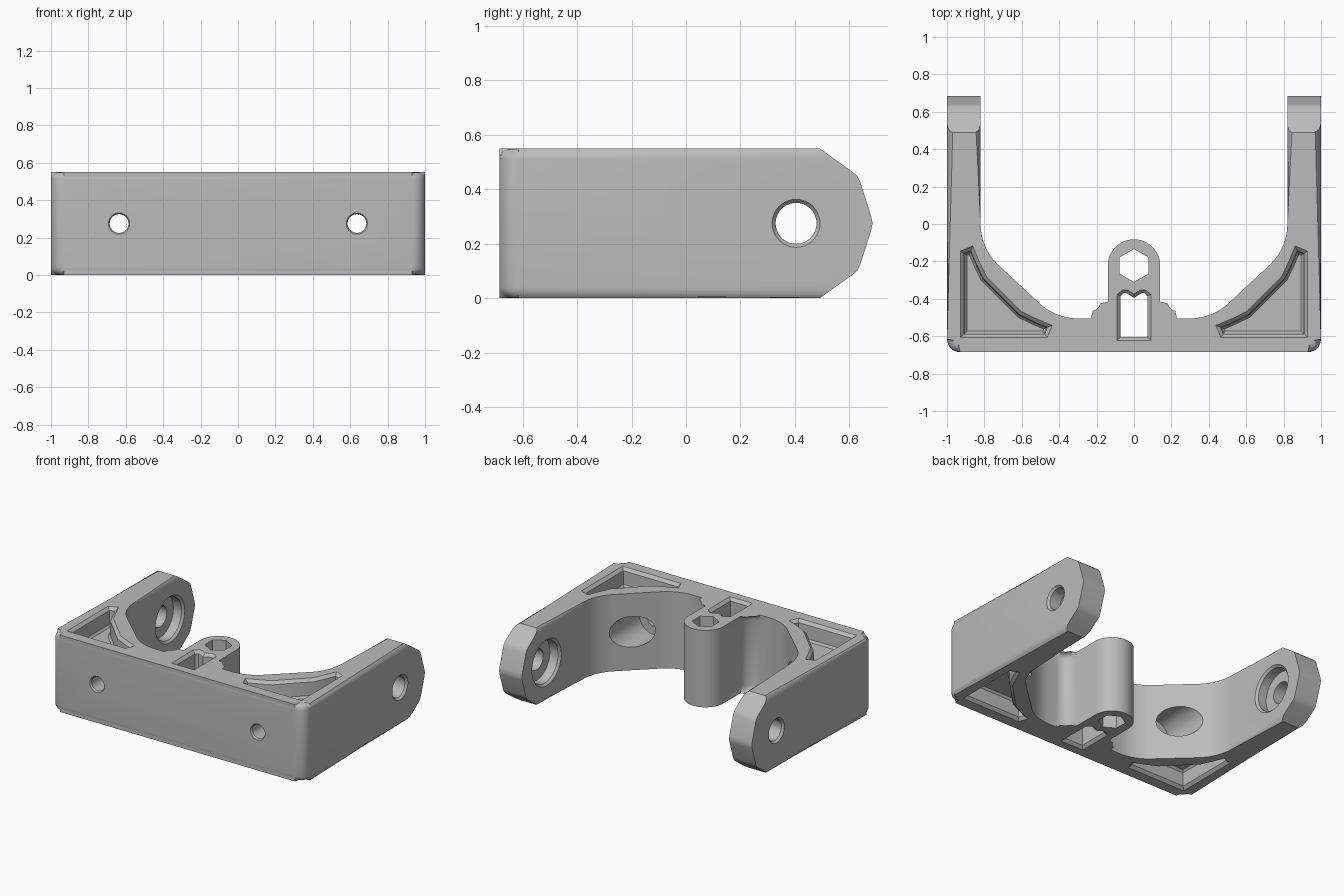
import bpy, bmesh, math
from mathutils import Matrix, Vector

if "Cube" in bpy.data.objects:
    bpy.data.objects.remove(bpy.data.objects["Cube"])

H = 0.55          # body height
MID = H / 2


def arc(cx, cy, r, a0, a1, n=10):
    """Points on an arc, angles in degrees."""
    return [(cx + r * math.cos(math.radians(a0 + (a1 - a0) * i / n)),
             cy + r * math.sin(math.radians(a0 + (a1 - a0) * i / n))) for i in range(n + 1)]


def ccw(pts):
    area = sum(a[0] * b[1] - b[0] * a[1] for a, b in zip(pts, pts[1:] + pts[:1]))
    return pts if area > 0 else pts[::-1]


def grow(pts, d):
    """Offset a counter-clockwise outline outwards by d."""
    out, n = [], len(pts)
    for i in range(n):
        p0, p, p1 = (Vector(pts[j % n]) for j in (i - 1, i, i + 1))
        e0, e1 = (p - p0).normalized(), (p1 - p).normalized()
        n0, n1 = Vector((e0.y, -e0.x)), Vector((e1.y, -e1.x))
        out.append(p + (n0 + n1) * d / max(1 + n0.dot(n1), 0.3))
    return out


def loft(name, pts, sections, matrix=Matrix(), edge_round=0):
    """Solid through an outline repeated at (offset, height) sections."""
    bm = bmesh.new()
    pts = ccw(pts)
    rings = [[bm.verts.new((p[0], p[1], z)) for p in grow(pts, d)] for d, z in sections]
    n = len(pts)
    for a, b in zip(rings, rings[1:]):
        for i in range(n):
            bm.faces.new((a[i], a[(i + 1) % n], b[(i + 1) % n], b[i]))
    caps = [bm.faces.new(rings[0][::-1]), bm.faces.new(rings[-1])]
    if edge_round:
        bmesh.ops.bevel(bm, geom=[e for f in caps for e in f.edges], offset=edge_round,
                        segments=4, profile=0.5, affect='EDGES')
    bmesh.ops.recalc_face_normals(bm, faces=bm.faces)
    bm.transform(matrix)
    me = bpy.data.meshes.new(name)
    bm.to_mesh(me)
    bm.free()
    ob = bpy.data.objects.new(name, me)
    bpy.context.collection.objects.link(ob)
    return ob


def boolean(ob, cutter, op='DIFFERENCE'):
    mod = ob.modifiers.new("cut", 'BOOLEAN')
    mod.operation, mod.object, mod.solver = op, cutter, 'EXACT'
    bpy.context.view_layer.objects.active = ob
    bpy.ops.object.modifier_apply(modifier=mod.name)
    bpy.data.objects.remove(cutter, do_unlink=True)


# Bracket outline: right half from the column tip round to the front, then mirrored
half = arc(0, -0.222, 0.14, 90, 0, 12)
half += arc(0.23, -0.415, 0.09, 180, 270, 8)
half += arc(0.30, -0.205, 0.30, 270, 315, 8)
half += arc(0.52, 0.0, 0.30, 315, 360, 8)
half += [(0.82, 0.85), (1.0, 0.85)]
half += arc(0.93, -0.615, 0.07, 0, -90, 6)
outline = half + [(-x, y) for x, y in half[:0:-1]]
bracket = loft("bracket", outline, [(0, 0), (0, H)], edge_round=0.04)

# Pointed arm ends: keep only what lies inside a side profile
top = [(-1, 0.7), (0.28, 0.7), (0.615, 0.461), (0.63, 0.447), (0.64, 0.425), (0.68, 0.30)]
side = top + [(0.685, MID)] + [(y, H - z) for y, z in top[::-1]]
to_x = Matrix(((0, 0, 1, 0), (1, 0, 0, 0), (0, 1, 0, 0), (0, 0, 0, 1)))
boolean(bracket, loft("arm_end_shape", side, [(0, -1.2), (0, 1.2)], to_x), 'INTERSECT')


def round_hole(name, steps, matrix):
    """Stepped round hole from (radius, height) steps."""
    ring = arc(0, 0, 0.05, 0, 360, 40)[:-1]
    boolean(bracket, loft(name, ring, [(r - 0.05, z) for r, z in steps], matrix))


# Corner pocket floor, as distances in from the corner
pocket = [(0, 0), (0, 0.405), (0.012, 0.41), (0.035, 0.355), (0.075, 0.272)]
pocket += [(v, u) for u, v in pocket[:0:-1]]
pocket_steps = [(0, 0.42), (0.012, 0.435), (0.015, 0.53), (0.035, H), (0.035, 0.62)]

for s in (-1, 1):
    # Pivot holes with a wide recess on the inner side of each arm
    round_hole("pivot_hole",
               [(0.165, 0.75), (0.165, 0.82), (0.15, 0.835), (0.15, 0.90),
                (0.075, 0.90), (0.075, 0.985), (0.088, 1.0), (0.088, 1.1)],
               Matrix.Translation((0, 0.404, MID)) @ Matrix.Rotation(s * math.pi / 2, 4, 'Y'))
    # Screw holes through the front with a wide bore behind
    round_hole("screw_hole",
               [(0.057, -0.8), (0.057, -0.685), (0.05, -0.675), (0.05, -0.54),
                (0.11, -0.54), (0.11, 0.0)],
               Matrix.Translation((s * 0.636, 0, MID)) @ Matrix.Rotation(-math.pi / 2, 4, 'X'))
    # Corner pockets above and below
    shape = [(s * (0.893 - u), -0.573 + v) for u, v in pocket]
    boolean(bracket, loft("top_pocket", shape, pocket_steps))
    boolean(bracket, loft("bottom_pocket", shape, [(d, H - z) for d, z in pocket_steps]))

# Hexagonal hole down the column
hexagon = arc(0, -0.222, 0.088, 90, 450, 6)[:-1]
boolean(bracket, loft("hex_hole", hexagon, [(0, -0.1), (0, 0.7)]))

# Notched slot behind the column, with chamfered rims
slot = [(0.072, -0.605), (0.072, -0.385), (0.055, -0.37), (0.04, -0.37), (0, -0.395)]
slot += [(-x, y) for x, y in slot[-2::-1]]
boolean(bracket, loft("slot", slot, [(0.018, -0.1), (0.018, 0), (0, 0.02),
                                     (0, H - 0.02), (0.018, H), (0.018, 0.65)]))

# Finish: one grey, smooth curves with sharp edges kept
grey = bpy.data.materials.new("grey")
grey.diffuse_color = (0.5, 0.5, 0.5, 1)
grey.use_nodes = True
grey.node_tree.nodes["Principled BSDF"].inputs["Base Color"].default_value = grey.diffuse_color
bracket.data.materials.clear()
bracket.data.materials.append(grey)
for f in bracket.data.polygons:
    f.material_index = 0
bpy.ops.object.select_all(action='DESELECT')
bracket.select_set(True)
bpy.context.view_layer.objects.active = bracket
bpy.ops.object.shade_smooth_by_angle(angle=math.radians(30))
